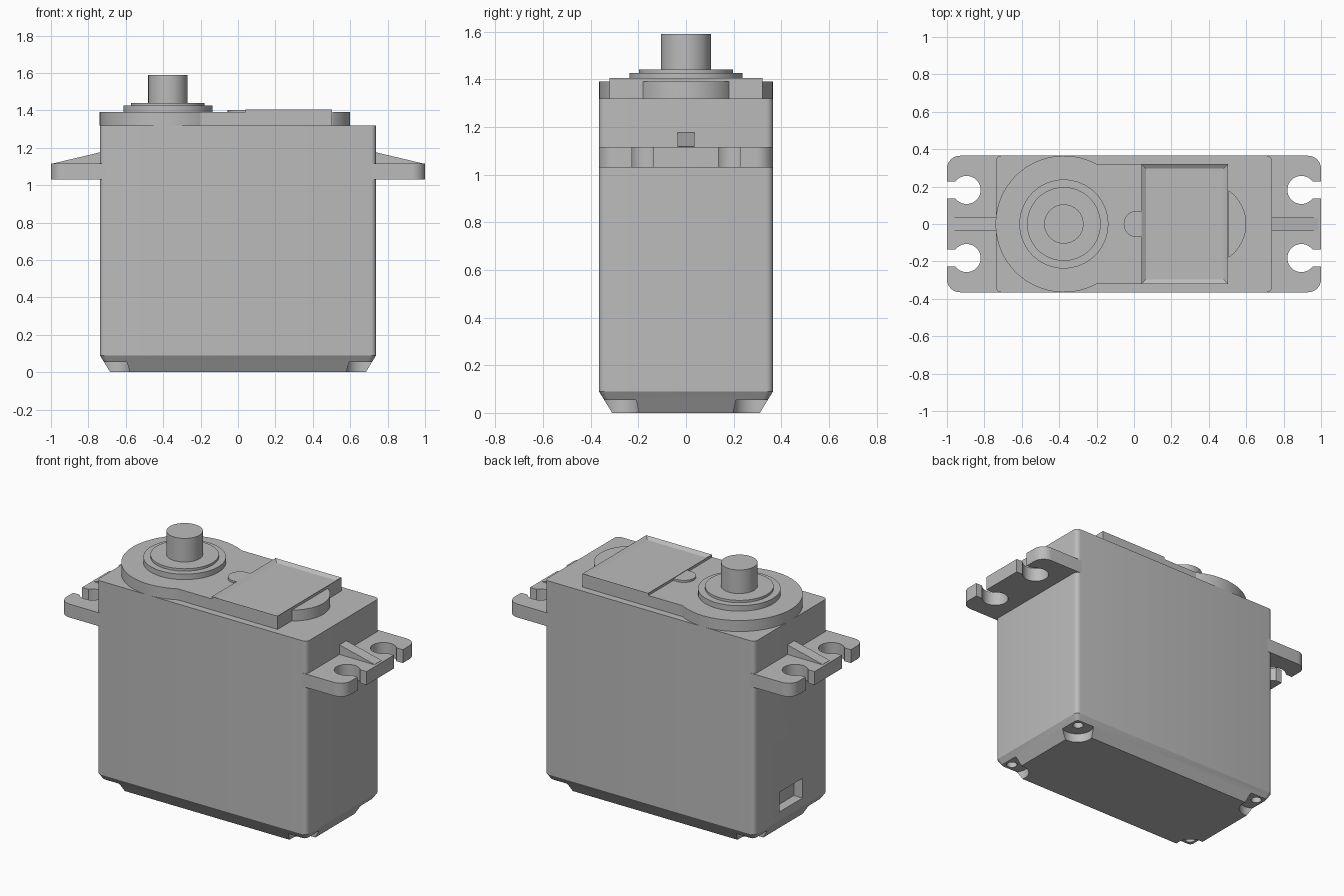
import bpy
import bmesh
from math import sin, cos, asin, radians, pi

cube = bpy.data.objects.get("Cube")
if cube:
    bpy.data.objects.remove(cube, do_unlink=True)

grey = bpy.data.materials.new("casing grey")
grey.use_nodes = True
grey.diffuse_color = (0.5, 0.5, 0.5, 1)
grey.node_tree.nodes["Principled BSDF"].inputs["Base Color"].default_value = (0.5, 0.5, 0.5, 1)


def arc(cx, cy, r, start, end, steps=12):
    angles = [start + (end - start) * i / steps for i in range(steps + 1)]
    return [(cx + r * cos(a), cy + r * sin(a)) for a in angles]


def circle(cx, cy, r, steps=64):
    return arc(cx, cy, r, 0, 2 * pi, steps)[:-1]


def rounded_rect(hx, hy, r):
    pts = []
    for i, (sx, sy) in enumerate([(1, 1), (-1, 1), (-1, -1), (1, -1)]):
        pts += arc(sx * (hx - r), sy * (hy - r), r, i * pi / 2, (i + 1) * pi / 2, 5)
    return pts


def finish(name, bm):
    bmesh.ops.recalc_face_normals(bm, faces=bm.faces)
    mesh = bpy.data.meshes.new(name)
    bm.to_mesh(mesh)
    bm.free()
    mesh.materials.append(grey)
    obj = bpy.data.objects.new(name, mesh)
    bpy.context.collection.objects.link(obj)
    return obj


def loft(name, sections):
    """Solid through (outline, z) sections with matching point counts."""
    bm = bmesh.new()
    rings = [[bm.verts.new((x, y, z)) for x, y in pts] for pts, z in sections]
    n = len(rings[0])
    for low, high in zip(rings, rings[1:]):
        for i in range(n):
            j = (i + 1) % n
            bm.faces.new((low[i], low[j], high[j], high[i]))
    bm.faces.new(rings[0][::-1])
    bm.faces.new(rings[-1])
    return finish(name, bm)


def prism(name, pts, z0, z1):
    return loft(name, [(pts, z0), (pts, z1)])


def rect(x0, x1, hy):
    return [(x0, -hy), (x1, -hy), (x1, hy), (x0, hy)]


def select_only(obj):
    bpy.ops.object.select_all(action="DESELECT")
    obj.select_set(True)
    bpy.context.view_layer.objects.active = obj


def cut(obj, cutter):
    mod = obj.modifiers.new("cut", "BOOLEAN")
    mod.operation = "DIFFERENCE"
    mod.solver = "EXACT"
    mod.object = cutter
    select_only(obj)
    bpy.ops.object.modifier_apply(modifier=mod.name)
    bpy.data.objects.remove(cutter, do_unlink=True)


# Casing with chamfered foot
half_x, half_y, top = 0.738, 0.365, 1.32
casing = loft("casing", [
    (rounded_rect(half_x - 0.055, half_y - 0.055, 0.012), 0),
    (rounded_rect(half_x, half_y, 0.028), 0.09),
    (rounded_rect(half_x, half_y, 0.028), top),
])

# Screw pockets and holes in the foot corners
for sx in (-1, 1):
    for sy in (-1, 1):
        cut(casing, prism("pocket_cutter", circle(sx * 0.67, sy * 0.29, 0.092, 32), -0.1, 0.055))
        cut(casing, prism("hole_cutter", circle(sx * 0.672, sy * 0.298, 0.03, 24), -0.1, 0.15))

# Cable window in the right end
cut(casing, prism("window_cutter", rect(-0.9, -half_x + 0.06, 0.115), 0.145, 0.27))

# Raised gear housing: disc with a straight neck
shaft_x = -0.375
neck = asin(0.32 / half_y)
housing = arc(shaft_x, 0, half_y, neck, 2 * pi - neck, 64) + [(0.04, -0.32), (0.04, 0.32)]
prism("gear_housing", housing, top, 1.39)

# Output boss and shaft
for name, r, z0, z1 in [("boss_lower", 0.238, 1.39, 1.425),
                        ("boss_upper", 0.197, 1.425, 1.44),
                        ("output_shaft", 0.105, 1.44, 1.59)]:
    prism(name, circle(shaft_x, 0, r), z0, z1)

# Cover plate with a framed recess
cover = prism("cover_plate", rect(0.04, 0.503, 0.32), top, 1.405)
bm = bmesh.new()
bm.from_mesh(cover.data)
bm.faces.ensure_lookup_table()
lid = max(bm.faces, key=lambda f: f.calc_center_median().z)
bmesh.ops.inset_region(bm, faces=[lid], thickness=0.034)
for v in lid.verts:
    v.co.z -= 0.015
bm.to_mesh(cover.data)
bm.free()

# Round tab and rounded end beside the cover
prism("cover_tab", arc(0.015, 0, 0.07, pi / 2, 3 * pi / 2, 24) + [(0.04, -0.07), (0.04, 0.07)], 1.37, 1.403)
end_angle = asin(0.18 / 0.218)
prism("housing_end", arc(0.382, 0, 0.218, -end_angle, end_angle, 32), top, 1.39)

# Mounting ears with keyhole slots, and their ribs
slot = asin(0.045 / 0.075)
side = [(0.70, half_y)] + arc(0.93, 0.295, 0.07, pi / 2, 0)
side += [(1, 0.227)] + arc(0.895, 0.182, 0.075, slot, 2 * pi - slot, 36) + [(1, 0.137)]
ear = side + [(x, -y) for x, y in reversed(side)]
for sx, label in ((1, "left"), (-1, "right")):
    prism(label + "_ear", [(sx * x, y) for x, y in ear], 1.03, 1.115)
    bm = bmesh.new()
    ends = [[bm.verts.new((sx * x, y, z)) for x, z in
             [(0.72, 1.10), (0.985, 1.10), (0.985, 1.117), (0.72, 1.18)]] for y in (-0.035, 0.035)]
    bm.faces.new(ends[0])
    bm.faces.new(ends[1])
    for i in range(4):
        j = (i + 1) % 4
        bm.faces.new((ends[0][i], ends[0][j], ends[1][j], ends[1][i]))
    finish(label + "_ear_rib", bm)

# Smooth round walls, keep edges sharp
for obj in [o for o in bpy.context.collection.objects if o.type == "MESH" and grey.name in o.data.materials]:
    select_only(obj)
    bpy.ops.object.shade_smooth_by_angle(angle=radians(25))
